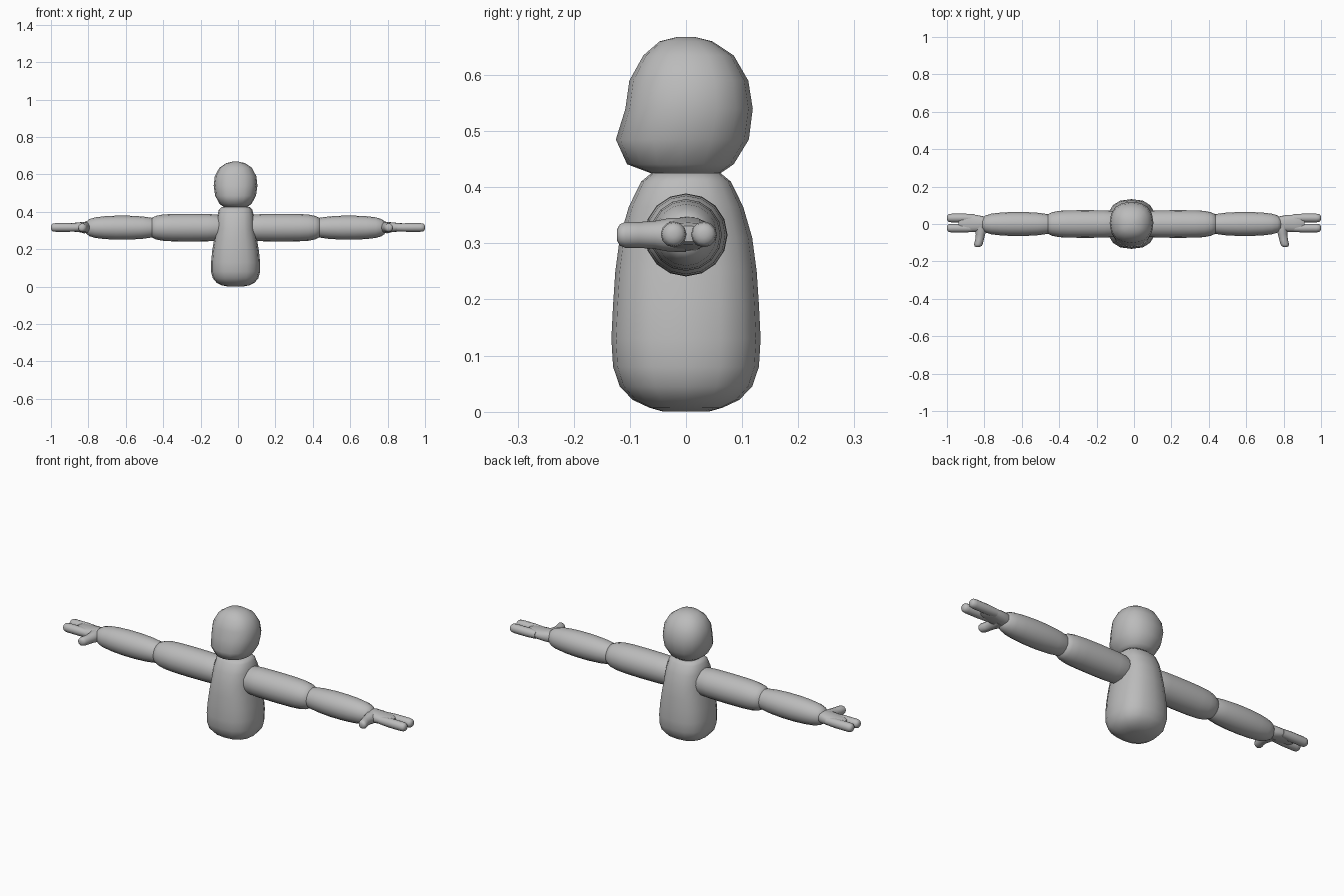
import bpy, bmesh, math
from mathutils import Vector

CX = -0.013          # body axis
AZ = 0.315           # arm height

grey = bpy.data.materials.new("plain grey")
grey.diffuse_color = (0.5, 0.5, 0.5, 1)


def loft(name, rings, axis, power=2.0, sides=16):
    """Skin a row of rounded rings; each ring is (centre, half_a, half_b)."""
    a, b = {"x": ((0, 1, 0), (0, 0, 1)),
            "y": ((1, 0, 0), (0, 0, 1)),
            "z": ((1, 0, 0), (0, 1, 0))}[axis]
    a, b = Vector(a), Vector(b)
    bm = bmesh.new()
    loops = []
    for c, ra, rb in rings:
        loop = []
        for i in range(sides):
            t = 2 * math.pi * i / sides
            u = math.copysign(abs(math.cos(t)) ** (2 / power), math.cos(t))
            v = math.copysign(abs(math.sin(t)) ** (2 / power), math.sin(t))
            loop.append(bm.verts.new(Vector(c) + a * ra * u + b * rb * v))
        loops.append(loop)
    for l0, l1 in zip(loops, loops[1:]):
        for i in range(sides):
            j = (i + 1) % sides
            bm.faces.new((l0[i], l0[j], l1[j], l1[i]))
    bm.faces.new(loops[0][::-1])
    bm.faces.new(loops[-1])
    bmesh.ops.recalc_face_normals(bm, faces=bm.faces)
    me = bpy.data.meshes.new(name)
    bm.to_mesh(me)
    bm.free()
    me.materials.append(grey)
    ob = bpy.data.objects.new(name, me)
    bpy.context.collection.objects.link(ob)
    bpy.ops.object.select_all(action="DESELECT")
    ob.select_set(True)
    bpy.context.view_layer.objects.active = ob
    bpy.ops.object.shade_smooth_by_angle(angle=math.radians(60))
    return ob


# Torso: z, half width, half depth
torso = [(0.0, 0.04, 0.04), (0.007, 0.075, 0.065), (0.021, 0.102, 0.095),
         (0.045, 0.122, 0.118), (0.08, 0.131, 0.13), (0.13, 0.131, 0.133),
         (0.19, 0.125, 0.13), (0.25, 0.115, 0.126), (0.31, 0.104, 0.118),
         (0.365, 0.1, 0.102), (0.41, 0.09, 0.08), (0.425, 0.075, 0.062)]
loft("torso", [((CX, 0, z), w, d) for z, w, d in torso], "z", 2.5)

# Head: z, half width, front y, back y
head = [(0.424, 0.06, -0.06, 0.06), (0.441, 0.085, -0.105, 0.085),
        (0.485, 0.109, -0.125, 0.112), (0.54, 0.117, -0.108, 0.119),
        (0.59, 0.111, -0.101, 0.111), (0.635, 0.087, -0.076, 0.085),
        (0.66, 0.05, -0.047, 0.047), (0.668, 0.015, -0.015, 0.015)]
loft("head", [((CX, (f + b) / 2, z), w, (b - f) / 2) for z, w, f, b in head],
     "z", 2.3)

# Arm profiles: distance from body axis, radius
upper = [(0.05, 0.045), (0.07, 0.06), (0.1, 0.07), (0.15, 0.073), (0.25, 0.074),
         (0.34, 0.073), (0.39, 0.07), (0.425, 0.063), (0.448, 0.052), (0.456, 0.035)]
lower = [(0.43, 0.045), (0.45, 0.053), (0.5, 0.06), (0.57, 0.064), (0.64, 0.064),
         (0.7, 0.061), (0.75, 0.055), (0.78, 0.046), (0.797, 0.034), (0.803, 0.018)]
# Palm: x distance, centre y, half depth, half height
palm = [(0.77, 0.004, 0.03, 0.027), (0.80, 0.002, 0.041, 0.03),
        (0.83, 0.003, 0.045, 0.027), (0.87, 0.004, 0.046, 0.023),
        (0.91, 0.004, 0.044, 0.02), (0.925, 0.004, 0.03, 0.014)]
# Thumb: y, x distance, radius
thumb = [(0.0, 0.812, 0.03), (-0.03, 0.806, 0.03), (-0.055, 0.808, 0.025),
         (-0.085, 0.813, 0.023), (-0.108, 0.819, 0.023), (-0.118, 0.821, 0.019),
         (-0.123, 0.822, 0.01)]

for side, s in (("left", 1), ("right", -1)):
    for part, prof in (("upper_arm", upper), ("forearm", lower)):
        loft(f"{side}_{part}", [((CX + s * x, 0, AZ), r, r) for x, r in prof], "x")
    loft(f"{side}_palm", [((CX + s * x, y, AZ + 0.002), d, h)
                          for x, y, d, h in palm], "x", 2.4)
    loft(f"{side}_thumb", [((CX + s * x, y, AZ), r, r) for y, x, r in thumb],
         "y", sides=12)
    # Two straight fingers ending at the full arm span
    for finger, y in (("front_finger", -0.022), ("back_finger", 0.032)):
        prof = [(0.85, 0.02), (0.9, 0.023), (0.975, 0.023), (0.99, 0.021),
                (0.997, 0.015), (1.0, 0.006)]
        loft(f"{side}_{finger}", [((s * x, y, AZ + 0.001), r, r) for x, r in prof],
             "x", sides=12)
